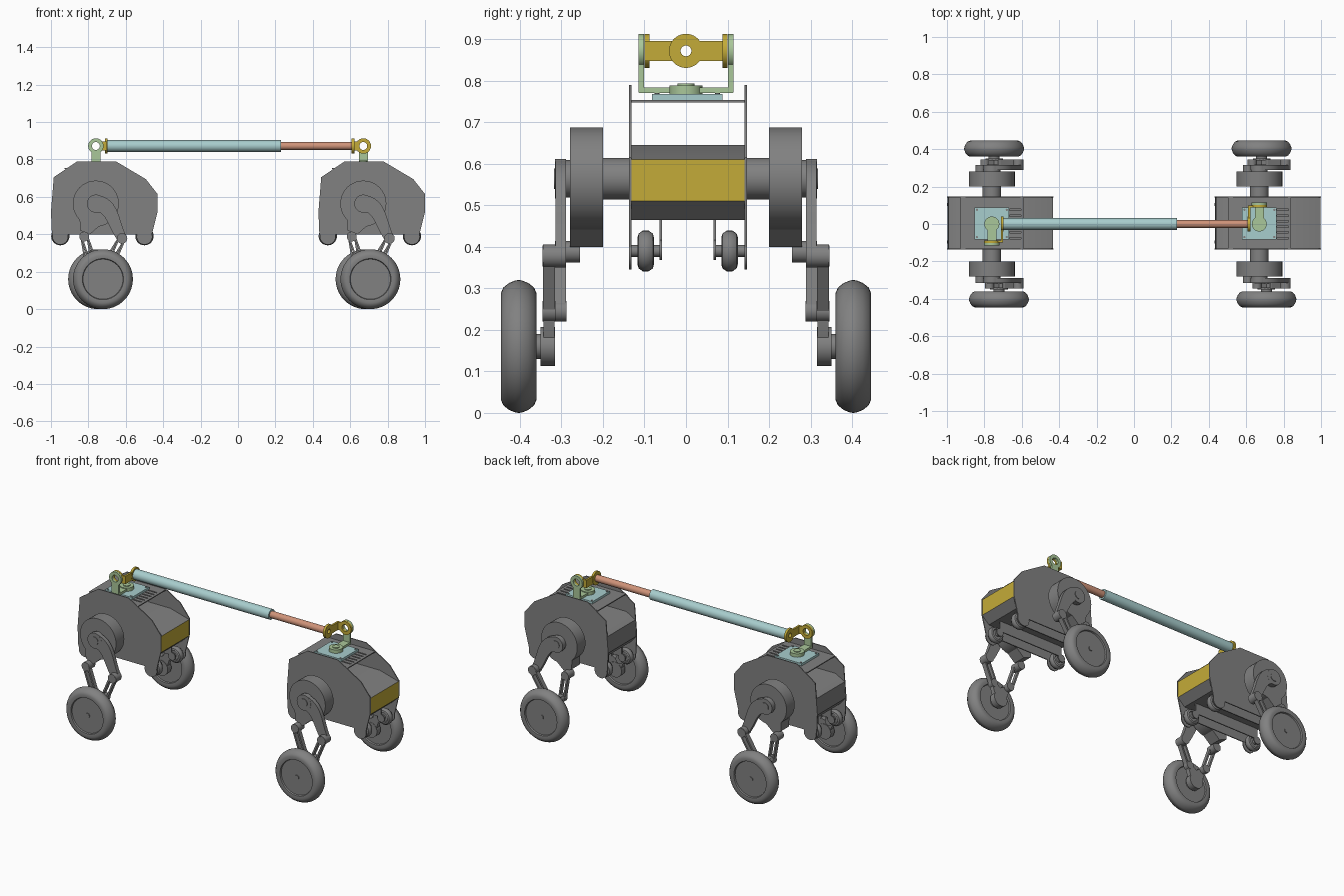
import bpy, bmesh, math
from mathutils import Vector, Matrix, geometry

cube = bpy.data.objects.get("Cube")
if cube:
    bpy.data.objects.remove(cube)


def material(name, rgb):
    m = bpy.data.materials.new(name)
    m.use_nodes = True
    m.diffuse_color = (*rgb, 1)
    m.node_tree.nodes["Principled BSDF"].inputs["Base Color"].default_value = (*rgb, 1)
    return m


GREY = material("grey", (0.22, 0.22, 0.22))
BLUE = material("pale_blue", (0.39, 0.61, 0.61))
GREEN = material("pale_green", (0.40, 0.57, 0.32))
YELLOW = material("mustard", (0.55, 0.41, 0.04))
COPPER = material("copper", (0.62, 0.29, 0.19))


def finish(name, bm, mat, smooth=True):
    bmesh.ops.remove_doubles(bm, verts=bm.verts, dist=1e-5)
    bmesh.ops.recalc_face_normals(bm, faces=bm.faces)
    me = bpy.data.meshes.new(name)
    bm.to_mesh(me)
    bm.free()
    me.materials.append(mat)
    if smooth:
        me.polygons.foreach_set("use_smooth", [True] * len(me.polygons))
        me.set_sharp_from_angle(angle=math.radians(35))
    ob = bpy.data.objects.new(name, me)
    bpy.context.collection.objects.link(ob)
    return ob


def prism(name, outline, y0, y1, mat):
    """Outline in x and z, extruded along y."""
    bm = bmesh.new()
    face = bm.faces.new([bm.verts.new((x, y0, z)) for x, z in outline])
    new = bmesh.ops.extrude_face_region(bm, geom=[face])["geom"]
    bmesh.ops.translate(bm, vec=(0, y1 - y0, 0),
                        verts=[v for v in new if isinstance(v, bmesh.types.BMVert)])
    return finish(name, bm, mat)


def box(name, x0, x1, y0, y1, z0, z1, mat):
    x0, x1 = sorted((x0, x1))
    return prism(name, [(x0, z0), (x1, z0), (x1, z1), (x0, z1)], *sorted((y0, y1)), mat)


def lathe(name, profile, centre, mat, axis="Y", steps=40):
    """Profile of (radius, height) spun about an axis through centre."""
    bm = bmesh.new()
    vs = [bm.verts.new((r, t, 0)) for r, t in profile]
    es = [bm.edges.new(p) for p in zip(vs, vs[1:])]
    bmesh.ops.spin(bm, geom=vs + es, cent=(0, 0, 0), axis=(0, 1, 0),
                   angle=math.tau, steps=steps)
    turn = {"Y": Matrix(), "X": Matrix.Rotation(-math.pi / 2, 4, "Z"),
            "Z": Matrix.Rotation(math.pi / 2, 4, "X")}[axis]
    bm.transform(Matrix.Translation(centre) @ turn)
    return finish(name, bm, mat)


def disc(name, r, centre, thick, mat, axis="Y", hole=0.0):
    h = thick / 2
    pts = [(hole, -h), (r, -h), (r, h), (hole, h)]
    return lathe(name, pts + pts[:1] if hole else pts, centre, mat, axis)


def bar(name, a, b, wa, wb, y0, y1, mat, bend=None):
    """Tapering bar between two points in x and z, optionally curved."""
    a, b = Vector(a), Vector(b)
    h1, h2 = bend or (a.lerp(b, 0.33), a.lerp(b, 0.67))
    path = geometry.interpolate_bezier(a, h1, h2, b, 14 if bend else 2)
    left, right = [], []
    for i, p in enumerate(path):
        d = path[min(i + 1, len(path) - 1)] - path[max(i - 1, 0)]
        t = i / (len(path) - 1)
        n = Vector((-d[1], d[0])).normalized() * (wa * (1 - t) + wb * t)
        left.append((p[0] + n[0], p[1] + n[1]))
        right.append((p[0] - n[0], p[1] - n[1]))
    return prism(name, left + right[::-1], y0, y1, mat)


def railed_link(name, a, b, y, thick, mat):
    """Open link: two rails between pivot rings."""
    a, b = Vector(a), Vector(b)
    n = Vector((a[1] - b[1], b[0] - a[0])).normalized() * 0.016
    for s in (-1, 1):
        bar(name + "_rail", a + n * s, b + n * s, 0.005, 0.005, y - thick / 2, y + thick / 2, mat)
    for p in (a, b):
        disc(name + "_pivot", 0.025, (p[0], y, p[1]), thick * 1.05, mat)


HUB, FOOT_Z = 0.564, 0.387
FEET = (-0.19, 0.26)
PANEL = [(-0.10, 0.79), (0.107, 0.79), (0.267, 0.695), (0.33, 0.615), (0.33, 0.52),
         (0.30, 0.40), (-0.235, 0.40), (-0.24, 0.52), (-0.225, 0.705)]
CORE = [(0.328, 0.61), (0.20, 0.645), (-0.17, 0.645), (-0.232, 0.61), (-0.238, 0.51),
        (-0.20, 0.465), (0.28, 0.465), (0.328, 0.51)]
TYRE = [(0.107, 0.032), (0.110, 0.041), (0.128, 0.043), (0.142, 0.037),
        (0.153, 0.023), (0.159, 0.008)]


def body(cx):
    def at(pts):
        return [(x + cx, z) for x, z in pts]
    core = prism("body_core", at(CORE), -0.132, 0.141, GREY)
    core.data.materials.append(YELLOW)
    for p in core.data.polygons:
        p.material_index = int(p.normal.x > 0.95)
    # Slotted deck between the side panels
    box("deck_rear", cx - 0.167, cx + 0.095, -0.132, 0.141, 0.748, 0.754, GREY)
    box("deck_front", cx + 0.155, cx + 0.17, -0.132, 0.141, 0.748, 0.754, GREY)
    edges = [-0.132] + [-0.075 + 0.03 * i for i in range(6)] + [0.141]
    for lo, hi in zip(edges, edges[1:]):
        box("deck_slat", cx + 0.095, cx + 0.155, lo + (0.004 if lo > -0.13 else 0),
            hi - (0.004 if hi < 0.14 else 0), 0.748, 0.754, GREY)
    for s in (-1, 1):
        y = 0.0045 + s * 0.139
        prism("side_panel", at(PANEL), y - 0.003, y + 0.003, GREY)
        yi = 0.004 + s * 0.065
        box("lower_rail", cx + FEET[0], cx + FEET[1], yi - 0.003, yi + 0.003, 0.40, 0.466, GREY)
        # Small casters under the body
        for fx in FEET:
            x = cx + fx
            disc("foot_lobe", 0.042, (x, y, FOOT_Z), 0.006, GREY)
            disc("rail_lobe", 0.024, (x, yi, FOOT_Z + 0.005), 0.006, GREY)
            yc = 0.004 + s * 0.101
            disc("caster_axle", 0.014, (x, yc, 0.39), 0.075, GREY)
            lathe("caster_wheel", [(0, -0.014), (0.028, -0.014), (0.032, -0.02), (0.042, -0.017),
                                   (0.049, -0.007), (0.049, 0.007), (0.042, 0.017),
                                   (0.032, 0.02), (0.028, 0.014), (0, 0.014)],
                  (x, yc, 0.39), GREY, steps=28)


def leg(cx, s):
    wx, wz = cx + (0.038 if s < 0 else 0.012), 0.16
    knee_a, knee_b = (cx - 0.062, 0.388), (cx + 0.14, 0.378)
    low_a, low_b = (wx - 0.05, 0.245), (wx + 0.045, 0.245)
    # Drive motor and hub
    disc("drive_shaft", 0.05, (cx, s * 0.17, HUB), 0.07, GREY)
    disc("motor", 0.123, (cx, s * 0.24, HUB), 0.08, GREY)
    bar("motor_lobe", (cx - 0.02, 0.50), (cx - 0.058, 0.41), 0.075, 0.028,
        s * 0.24 - 0.04, s * 0.24 + 0.04, GREY)
    disc("hub_spacer", 0.045, (cx, s * 0.285, HUB), 0.014, GREY)
    # Curved upper arm
    y = s * 0.302
    disc("arm_hub", 0.048, (cx, y, HUB), 0.026, GREY)
    disc("arm_pin", 0.025, (cx, s * 0.3155, HUB), 0.006, GREY)
    bar("upper_arm", (cx + 0.005, HUB), knee_b, 0.046, 0.026, y - 0.0125, y + 0.0125, GREY,
        (Vector((cx + 0.09, 0.555)), Vector((cx + 0.09, 0.46))))
    disc("arm_knee", 0.028, (knee_b[0], s * 0.317, knee_b[1]), 0.056, GREY)
    disc("motor_knee", 0.026, (knee_a[0], s * 0.285, knee_a[1]), 0.06, GREY)
    # Lower linkage down to the wheel carrier
    railed_link("rear_link", knee_a, low_a, s * 0.302, 0.026, GREY)
    railed_link("front_link", knee_b, low_b, s * 0.33, 0.029, GREY)
    prism("carrier", [(low_a[0] - 0.015, 0.265), (low_a[0] - 0.015, 0.235), (wx - 0.035, wz),
                      (wx + 0.035, wz), (low_b[0] + 0.015, 0.235), (low_b[0] + 0.015, 0.265),
                      (wx, 0.23)], s * 0.33 - 0.013, s * 0.33 + 0.013, GREY)
    disc("carrier_joint", 0.024, (low_a[0], s * 0.317, low_a[1]), 0.055, GREY)
    disc("carrier_hub", 0.047, (wx, s * 0.333, wz), 0.036, GREY)
    disc("wheel_axle", 0.03, (wx, s * 0.36, wz), 0.04, GREY)
    # Rounded tyre with recessed disc
    half = [(0, 0.032)] + TYRE
    lathe("wheel", half + [(0.16, 0)] + [(r, -t) for r, t in half[::-1]],
          (wx, s * 0.403, wz), GREY, steps=56)
    disc("wheel_cap", 0.014, (wx, s * 0.437, wz), 0.006, GREY)


POLE_Z = 0.872


def coupling(cx, d):
    """Swivel mount; d points towards the pole."""
    box("mount_plate", cx - 0.092, cx + 0.092, -0.082, 0.088, 0.754, 0.768, BLUE)
    for sx in (-1, 1):
        for sy in (-1, 1):
            disc("plate_screw", 0.006, (cx + sx * 0.08, 0.003 + sy * 0.073, 0.768), 0.006, GREY, "Z")
    # Green swivel bracket
    disc("swivel_disc", 0.04, (cx, 0, 0.778), 0.022, GREEN, "Z")
    disc("swivel_screw", 0.02, (cx, 0, 0.791), 0.005, GREEN, "Z")
    box("swivel_base", cx - 0.024, cx + 0.024, 0, -d * 0.113, 0.770, 0.784, GREEN)
    box("swivel_post", cx - 0.024, cx + 0.024, -d * 0.101, -d * 0.114, 0.772, 0.842, GREEN)
    disc("swivel_ear", 0.041, (cx, -d * 0.1075, POLE_Z), 0.013, GREEN, hole=0.021)
    # Yellow yoke to the pole
    disc("yoke_ear", 0.041, (cx, -d * 0.094, POLE_Z), 0.013, YELLOW, hole=0.021)
    box("yoke_arm", cx + d * 0.032, cx + d * 0.06, -d * 0.088, -d * 0.1, 0.848, 0.896, YELLOW)
    box("yoke_bar", cx + d * 0.048, cx + d * 0.06, -d * 0.03, -d * 0.1, 0.848, 0.896, YELLOW)
    disc("yoke_flange", 0.041, (cx + d * 0.055, 0, POLE_Z), 0.014, YELLOW, "X", hole=0.013)


for cx, d in ((-0.76, 1), (0.67, -1)):
    body(cx)
    coupling(cx, d)
    for s in (-1, 1):
        leg(cx, s)

# Telescopic pole
disc("outer_tube", 0.031, (-0.235, 0, POLE_Z), 0.93, BLUE, "X", hole=0.013)
disc("inner_tube", 0.021, (0.415, 0, POLE_Z), 0.39, COPPER, "X", hole=0.013)
